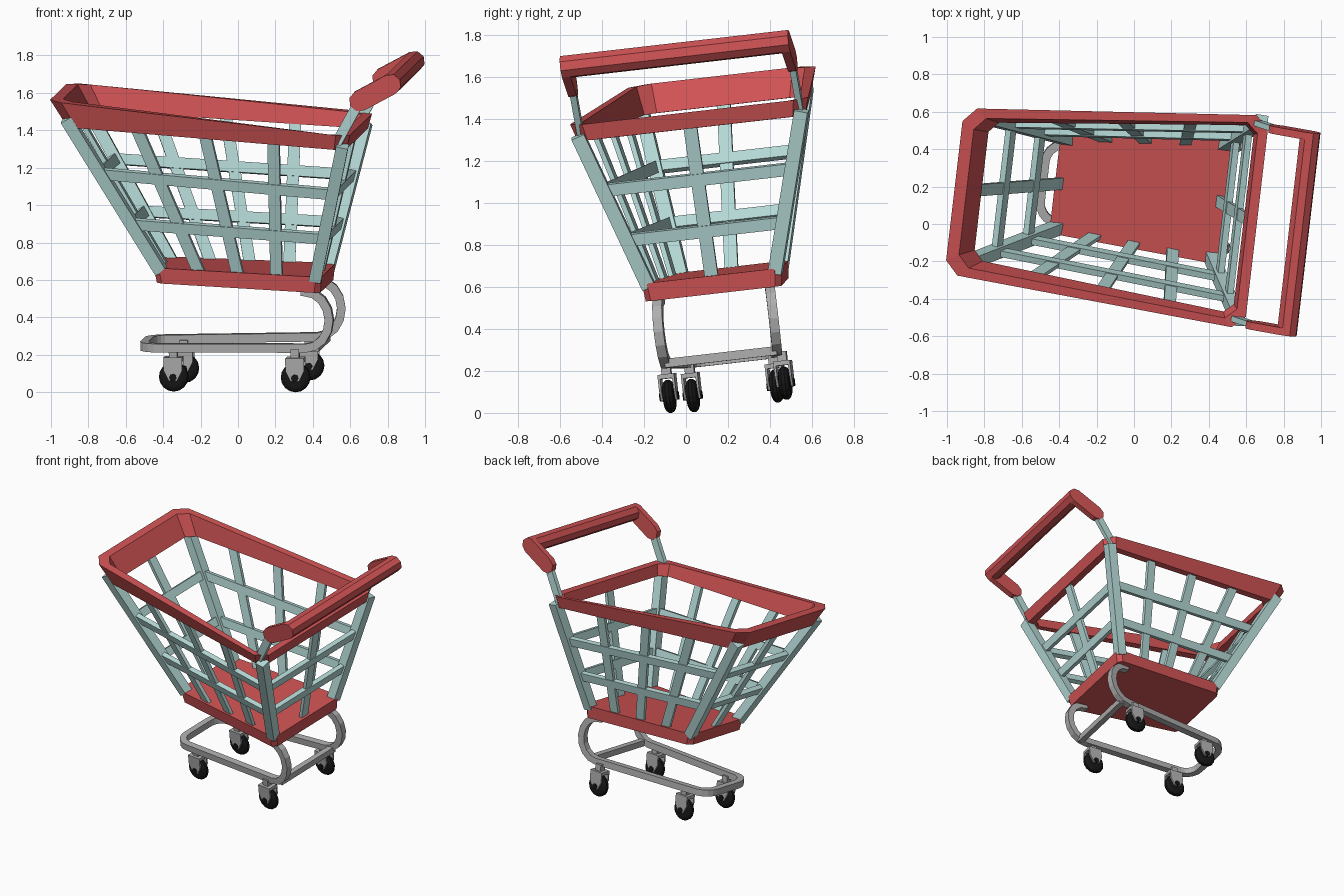
import bpy, math
from mathutils import Vector, Matrix

if "Cube" in bpy.data.objects:
    bpy.data.objects.remove(bpy.data.objects["Cube"])

# Whole cart stands slightly turned and leaning
POSE = (Matrix.Rotation(math.radians(-6.7), 4, 'Z') @ Matrix.Rotation(math.radians(6.5), 4, 'X')
        @ Matrix.Translation((0, 0.246, 0)))


def material(name, rgb):
    m = bpy.data.materials.new(name)
    m.diffuse_color = (*rgb, 1)
    m.use_nodes = True
    m.node_tree.nodes["Principled BSDF"].inputs["Base Color"].default_value = m.diffuse_color
    return m


RED = material("red_plastic", (0.62, 0.085, 0.088))
TEAL = material("pale_teal", (0.45, 0.68, 0.66))
GREY = material("grey_metal", (0.42, 0.42, 0.42))
BLACK = material("black_rubber", (0.008, 0.008, 0.008))


def make(name, verts, faces, mat):
    me = bpy.data.meshes.new(name)
    me.from_pydata([POSE @ Vector(v) for v in verts], [], faces)
    me.materials.append(mat)
    ob = bpy.data.objects.new(name, me)
    bpy.context.collection.objects.link(ob)
    # consistent outward normals
    import bmesh
    bm = bmesh.new()
    bm.from_mesh(me)
    bmesh.ops.recalc_face_normals(bm, faces=bm.faces)
    bm.to_mesh(me)
    bm.free()
    return ob


def loft(name, rings, mat, closed=False):
    n, k = len(rings[0]), len(rings)
    verts = [v for r in rings for v in r]
    faces = []
    for a in range(k if closed else k - 1):
        b = (a + 1) % k
        for i in range(n):
            j = (i + 1) % n
            faces.append((a * n + i, a * n + j, b * n + j, b * n + i))
    if not closed:
        faces += [tuple(range(n)), tuple(range((k - 1) * n, k * n))]
    return make(name, verts, faces, mat)


def bar(name, p, q, side, wide, thick, mat):
    """Rectangular bar from p to q, wide along side."""
    p, q, side = Vector(p), Vector(q), Vector(side)
    t = (q - p).normalized()
    s = (side - t * side.dot(t)).normalized()
    n = t.cross(s)
    sec = [s * a * wide / 2 + n * b * thick / 2 for a, b in ((-1, -1), (1, -1), (1, 1), (-1, 1))]
    return loft(name, [[p + o for o in sec], [q + o for o in sec]], mat)


def sweep(name, path, size, mat):
    """Square tube along a path, starting with its side along y."""
    path = [Vector(p) for p in path]
    side, rings = Vector((0, 1, 0)), []
    for i, p in enumerate(path):
        t = (path[min(i + 1, len(path) - 1)] - path[max(i - 1, 0)]).normalized()
        side = (side - t * side.dot(t)).normalized()
        n = t.cross(side)
        rings.append([p + (side * a + n * b) * size / 2 for a, b in ((-1, -1), (1, -1), (1, 1), (-1, 1))])
    return loft(name, rings, mat)


def quad(ul, hl, wl, ur, hr, wr):
    return [Vector(c) for c in ((ul, -hl, wl), (ur, -hr, wr), (ur, hr, wr), (ul, hl, wl))]


def chamfer(q, c):
    out = []
    for i, p in enumerate(q):
        for o in (q[i - 1], q[(i + 1) % 4]):
            out.append(p + (o - p).normalized() * c)
    return out


def disc(c, r, y, n):
    return [(c[0] + r * math.cos(2 * math.pi * i / n), c[1] + y, c[2] + r * math.sin(2 * math.pi * i / n))
            for i in range(n)]


# Basket floor and rim
loft("basket_floor", [chamfer(quad(-0.43, 0.265, 0.588, 0.457, 0.33, 0.542), 0.03),
                      chamfer(quad(-0.445, 0.272, 0.672, 0.467, 0.338, 0.628), 0.03)], RED)
loft("basket_rim", [chamfer(quad(-0.89, 0.415, 1.445, 0.63, 0.555, 1.334), 0.06),
                    chamfer(quad(-0.975, 0.447, 1.588, 0.652, 0.58, 1.412), 0.07),
                    chamfer(quad(-0.91, 0.40, 1.588, 0.60, 0.535, 1.412), 0.06),
                    chamfer(quad(-0.83, 0.37, 1.445, 0.58, 0.51, 1.334), 0.05)], RED, closed=True)

# Basket lattice: corner posts, upright slats and two rows of rails
LOW = quad(-0.405, 0.24, 0.65, 0.43, 0.305, 0.61)
TOP = quad(-0.885, 0.40, 1.49, 0.615, 0.54, 1.36)


def wall(i, f, t):
    j = (i + 1) % 4
    return LOW[i].lerp(LOW[j], f).lerp(TOP[i].lerp(TOP[j], f), t)


for i, wall_name in enumerate(("near", "handle_end", "far", "nose")):
    along = TOP[(i + 1) % 4] - TOP[i]
    bar(wall_name + "_corner_post", LOW[i], TOP[i], (1, 0, 0), 0.065, 0.065, TEAL)
    for f in ((0.25, 0.5, 0.75) if i % 2 == 0 else (0.5,)):
        bar(wall_name + "_slat", wall(i, f, 0), wall(i, f, 1), along, 0.064, 0.024, TEAL)
    for t in (0.31, 0.64):
        bar(wall_name + "_rail", wall(i, 0, t), wall(i, 1, t), wall(i, 0.5, 1) - wall(i, 0.5, 0),
            0.058, 0.034, TEAL)

# Push handle: supports, rounded arms and grip bar
A, B, R = Vector((0.71, 0, 1.60)), Vector((0.88, 0, 1.69)), 0.056
tilt = math.atan2(B.z - A.z, B.x - A.x)
for s, side_name in ((-1, "near"), (1, "far")):
    bar(side_name + "_handle_support", (0.575, s * 0.53, 1.36), (0.71, s * 0.53, 1.60), (1, 0, 0), 0.055, 0.03, TEAL)
    outline = []
    for c, start in ((B, -90), (A, 90)):
        for k in range(5):
            a = tilt + math.radians(start + 45 * k)
            outline.append(c + Vector((math.cos(a), 0, math.sin(a))) * R)
    loft(side_name + "_handle_arm", [[p + Vector((0, s * y, 0)) for p in outline] for y in (0.51, 0.55)], RED)
grip = [(B.x + R * math.cos(tilt + math.pi / 4 * k), B.z + R * math.sin(tilt + math.pi / 4 * k)) for k in range(8)]
loft("handle_grip", [[(x, y, z) for x, z in grip] for y in (-0.53, 0.53)], RED)

# Undercarriage tube: curved upright, rail, rounded nose, rail, curved upright
hook = [(0.35, 0.545)]
for k in range(9):
    a = math.radians(90 - 22.5 * k)
    hook.append((0.37 + 0.13 * math.cos(a), 0.392 + 0.152 * math.sin(a)))


def centre(u):
    return 0.055 * (u - 0.42)


def half(u):
    return 0.27 + 0.075 * (u - 0.42)


path = [(u, centre(u) - half(u), w) for u, w in hook]
for s in (-1, 1):
    arc = []
    for k in range(6):
        a = math.radians(18 * k)
        arc.append((-0.41 - 0.1 * math.sin(a), centre(-0.45) + s * (0.11 + 0.1 * math.cos(a)), 0.24))
    path += arc if s < 0 else arc[::-1]
path += [(u, centre(u) + half(u), w) for u, w in hook[::-1]]
sweep("undercarriage_tube", path, 0.046, GREY)
bar("undercarriage_crossbar", (0.42, -0.27, 0.24), (0.42, 0.27, 0.24), (1, 0, 0), 0.042, 0.042, GREY)

# Casters: stem, fork with two cheeks, tyre and axle
for x, y in ((-0.345, -0.245), (-0.335, 0.16), (0.315, -0.28), (0.325, 0.28)):
    c = (x, y, 0.083)
    bar("caster_stem", (x, y, 0.17), (x, y, 0.235), (1, 0, 0), 0.045, 0.045, GREY)
    bar("caster_fork_top", (x, y, 0.168), (x, y, 0.19), (1, 0, 0), 0.1, 0.08, GREY)
    for s in (-1, 1):
        cheek = [(-0.05, 0.19), (0.05, 0.19), (0.05, 0.12), (0.022, 0.065), (-0.022, 0.065), (-0.05, 0.12)]
        loft("caster_fork_cheek", [[(x + a, y + s * d, w) for a, w in cheek] for d in (0.029, 0.04)], GREY)
    loft("caster_tyre", [disc(c, r, d, 16) for r, d in
                         ((0.055, -0.026), (0.07, -0.02), (0.079, -0.008),
                          (0.079, 0.008), (0.07, 0.02), (0.055, 0.026))], BLACK)
    loft("caster_axle", [disc(c, 0.02, d, 8) for d in (-0.046, 0.046)], BLACK)
